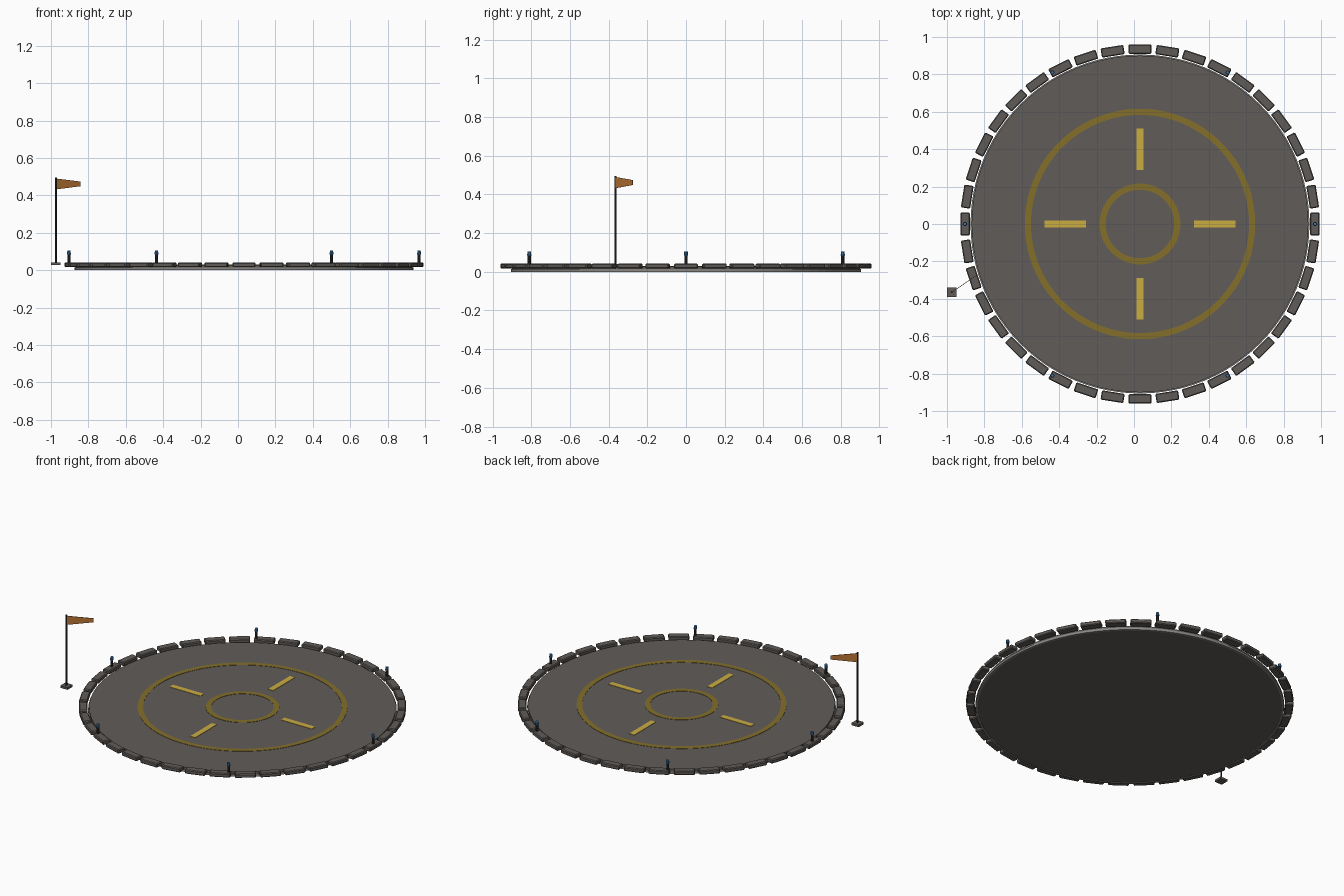
import bpy, bmesh
from math import pi, cos, sin, radians
from mathutils import Matrix, Vector

cube = bpy.data.objects.get("Cube")
if cube:
    bpy.data.objects.remove(cube, do_unlink=True)

CENTRE = Vector((0.032, 0, 0))
DECK_TOP = 0.028


def material(name, rgb):
    m = bpy.data.materials.new(name)
    m.use_nodes = True
    m.diffuse_color = (*rgb, 1)
    m.node_tree.nodes["Principled BSDF"].inputs["Base Color"].default_value = (*rgb, 1)
    return m


concrete = material("concrete", (0.12, 0.108, 0.098))
stone = material("kerb_stone", (0.115, 0.104, 0.095))
rim_grey = material("rim_grey", (0.25, 0.24, 0.23))
faded = material("faded_yellow", (0.23, 0.16, 0.024))
bright = material("bright_yellow", (0.6, 0.42, 0.055))
metal = material("dark_metal", (0.03, 0.03, 0.03))
blue = material("lamp_blue", (0.05, 0.2, 0.45))
orange = material("flag_orange", (0.5, 0.18, 0.035))


def finish(name, bm, mat, place=CENTRE):
    bmesh.ops.recalc_face_normals(bm, faces=bm.faces)
    mesh = bpy.data.meshes.new(name)
    bm.to_mesh(mesh)
    bm.free()
    mesh.materials.append(mat)
    ob = bpy.data.objects.new(name, mesh)
    ob.location = place
    bpy.context.collection.objects.link(ob)
    return ob


def add_box(bm, size, matrix):
    bmesh.ops.create_cube(bm, size=1, matrix=matrix @ Matrix.Diagonal((*size, 1)))


def add_rod(bm, radius, z0, z1, x=0, y=0, sides=10, top=None):
    bmesh.ops.create_cone(bm, cap_ends=True, segments=sides, radius1=radius,
                          radius2=radius if top is None else top, depth=z1 - z0,
                          matrix=Matrix.Translation((x, y, (z0 + z1) / 2)))


def polar(angle, radius, z):
    return Matrix.Rotation(angle, 4, "Z") @ Matrix.Translation((radius, 0, z))


def ring(name, inner, outer, z0, z1, mat, sides=96):
    # Sweep a rectangular section around the vertical axis
    bm = bmesh.new()
    loops = []
    for i in range(sides):
        a = 2 * pi * i / sides
        loops.append([bm.verts.new((r * cos(a), r * sin(a), z))
                      for r, z in ((inner, z0), (outer, z0), (outer, z1), (inner, z1))])
    for i, loop in enumerate(loops):
        after = loops[(i + 1) % sides]
        for k in range(4):
            n = (k + 1) % 4
            bm.faces.new((loop[k], after[k], after[n], loop[n]))
    return finish(name, bm, mat)


# Round landing deck and its lower rim
bm = bmesh.new()
add_rod(bm, 0.9, 0.002, DECK_TOP, sides=96)
finish("deck", bm, concrete)
ring("deck_rim", 0.893, 0.906, 0, 0.014, rim_grey)

# Painted circles
for name, outer in (("inner_circle", 0.216), ("outer_circle", 0.616)):
    ring(name, outer - 0.033, outer, DECK_TOP - 0.001, DECK_TOP + 0.002, faded)

# Painted approach bars
bm = bmesh.new()
for i in range(4):
    add_box(bm, (0.222, 0.036, 0.003), polar(i * pi / 2, 0.399, DECK_TOP + 0.001))
finish("approach_bars", bm, bright)

# Kerb of separate stones
bm = bmesh.new()
for i in range(40):
    add_box(bm, (0.05, 0.123, 0.026), polar(i * pi / 20, 0.935, 0.029))
kerb = finish("kerb_stones", bm, stone)
bevel = kerb.modifiers.new("Bevel", "BEVEL")
bevel.width = 0.005
bevel.segments = 1

# Six lamp posts on the kerb
posts, lamps = bmesh.new(), bmesh.new()
for i in range(6):
    x, y = 0.936 * cos(i * pi / 3), 0.936 * sin(i * pi / 3)
    add_rod(posts, 0.008, 0.04, 0.086, x, y)
    add_rod(lamps, 0.011, 0.085, 0.104, x, y, top=0.009)
finish("lamp_posts", posts, metal)
finish("lamps", lamps, blue)

# Flag pole on a small square foot
POLE = Vector((-0.974, -0.365, 0))
bm = bmesh.new()
add_box(bm, (0.052, 0.052, 0.014), Matrix.Translation((0, 0, 0.034)))
finish("pole_foot", bm, stone, POLE)
bm = bmesh.new()
add_rod(bm, 0.005, 0.04, 0.496, sides=8)
finish("flag_pole", bm, metal, POLE)

# Tapered flag blowing diagonally inward
bm = bmesh.new()
outline = ((0, 0.432), (0.16, 0.449), (0.16, 0.474), (0, 0.49))
bm.faces.new([bm.verts.new((x, 0, z)) for x, z in outline])
flag = finish("flag", bm, orange, POLE)
flag.rotation_euler.z = radians(34.5)
thick = flag.modifiers.new("Thickness", "SOLIDIFY")
thick.thickness = 0.003
thick.offset = 0
